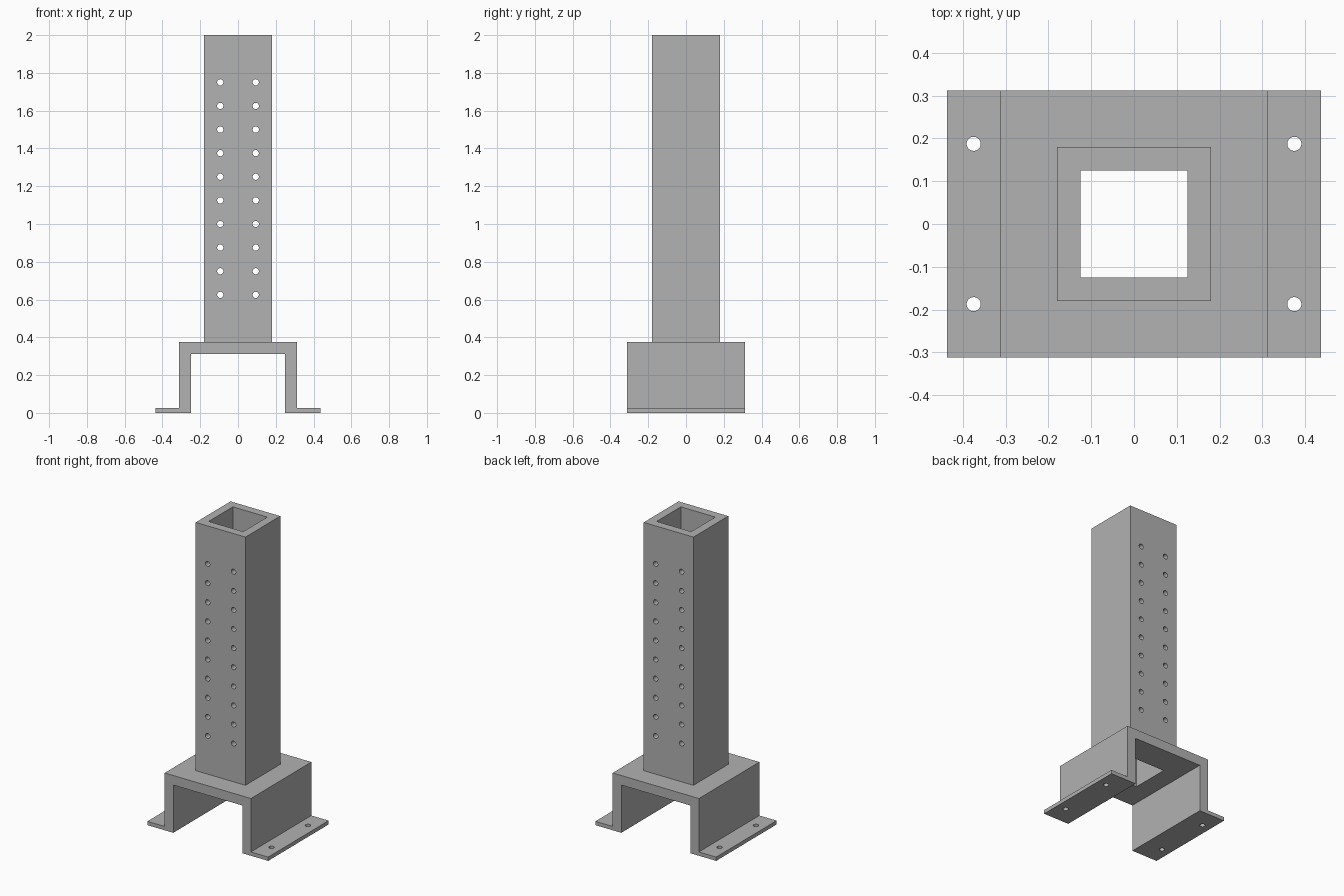
import bpy, bmesh, math
from mathutils import Matrix, Vector

cube = bpy.data.objects.get("Cube")
if cube:
    bpy.data.objects.remove(cube, do_unlink=True)

steel = bpy.data.materials.new("plain grey")
steel.use_nodes = True
GREY = (0.445, 0.445, 0.445, 1)
steel.diffuse_color = GREY
steel.node_tree.nodes["Principled BSDF"].inputs["Base Color"].default_value = GREY


def add_box(bm, x, y, z0, z1):
    m = Matrix.Translation((0, 0, (z0 + z1) / 2)) @ Matrix.Diagonal((2 * x, 2 * y, z1 - z0, 1))
    bmesh.ops.create_cube(bm, size=1, matrix=m)


def add_pin(bm, centre, length, radius, along_y=False):
    m = Matrix.Translation(centre)
    if along_y:
        m = m @ Matrix.Rotation(math.pi / 2, 4, 'X')
    bmesh.ops.create_cone(bm, cap_ends=True, segments=32, radius1=radius,
                          radius2=radius, depth=length, matrix=m)


def make_object(name, bm):
    bmesh.ops.recalc_face_normals(bm, faces=bm.faces)
    mesh = bpy.data.meshes.new(name)
    bm.to_mesh(mesh)
    bm.free()
    mesh.materials.append(steel)
    ob = bpy.data.objects.new(name, mesh)
    bpy.context.collection.objects.link(ob)
    return ob


def cut(ob, bm):
    cutter = make_object(ob.name + "_cutter", bm)
    cutter.hide_render = True
    mod = ob.modifiers.new("holes", 'BOOLEAN')
    mod.operation = 'DIFFERENCE'
    mod.solver = 'EXACT'
    mod.object = cutter
    bpy.ops.object.select_all(action='DESELECT')
    ob.select_set(True)
    bpy.context.view_layer.objects.active = ob
    bpy.ops.object.modifier_apply(modifier=mod.name)
    bpy.data.objects.remove(cutter, do_unlink=True)
    bpy.ops.object.shade_smooth_by_angle(angle=math.radians(30))


BORE, HALF_DEPTH, PLATE_TOP = 0.125, 0.3125, 0.375

# Bracket: hat-shaped profile extruded front to back
half = [(0.25, 0.3125), (0.25, 0), (0.4375, 0), (0.4375, 0.025),
        (0.3125, 0.025), (0.3125, PLATE_TOP)]
profile = half + [(-x, z) for x, z in reversed(half)]
bm = bmesh.new()
face = bm.faces.new([bm.verts.new((x, -HALF_DEPTH, z)) for x, z in profile])
ext = bmesh.ops.extrude_face_region(bm, geom=[face])
bmesh.ops.translate(bm, vec=Vector((0, 2 * HALF_DEPTH, 0)),
                    verts=[v for v in ext["geom"] if isinstance(v, bmesh.types.BMVert)])
bracket = make_object("base_bracket", bm)

# Square opening in the plate and bolt holes in the flanges
bm = bmesh.new()
add_box(bm, BORE, BORE, 0.2, 0.5)
for x in (-0.375, 0.375):
    for y in (-0.1875, 0.1875):
        add_pin(bm, (x, y, 0.0125), 0.1, 0.0165)
cut(bracket, bm)

# Square tube with its bore and two columns of through holes
bm = bmesh.new()
add_box(bm, 0.18, 0.18, PLATE_TOP, 2)
tube = make_object("square_tube", bm)
bm = bmesh.new()
add_box(bm, BORE, BORE, 0.2, 2.2)
cut(tube, bm)
bm = bmesh.new()
for x in (-0.094, 0.094):
    for row in range(10):
        add_pin(bm, (x, 0, 0.625 + 0.125 * row), 0.6, 0.0165, along_y=True)
cut(tube, bm)
